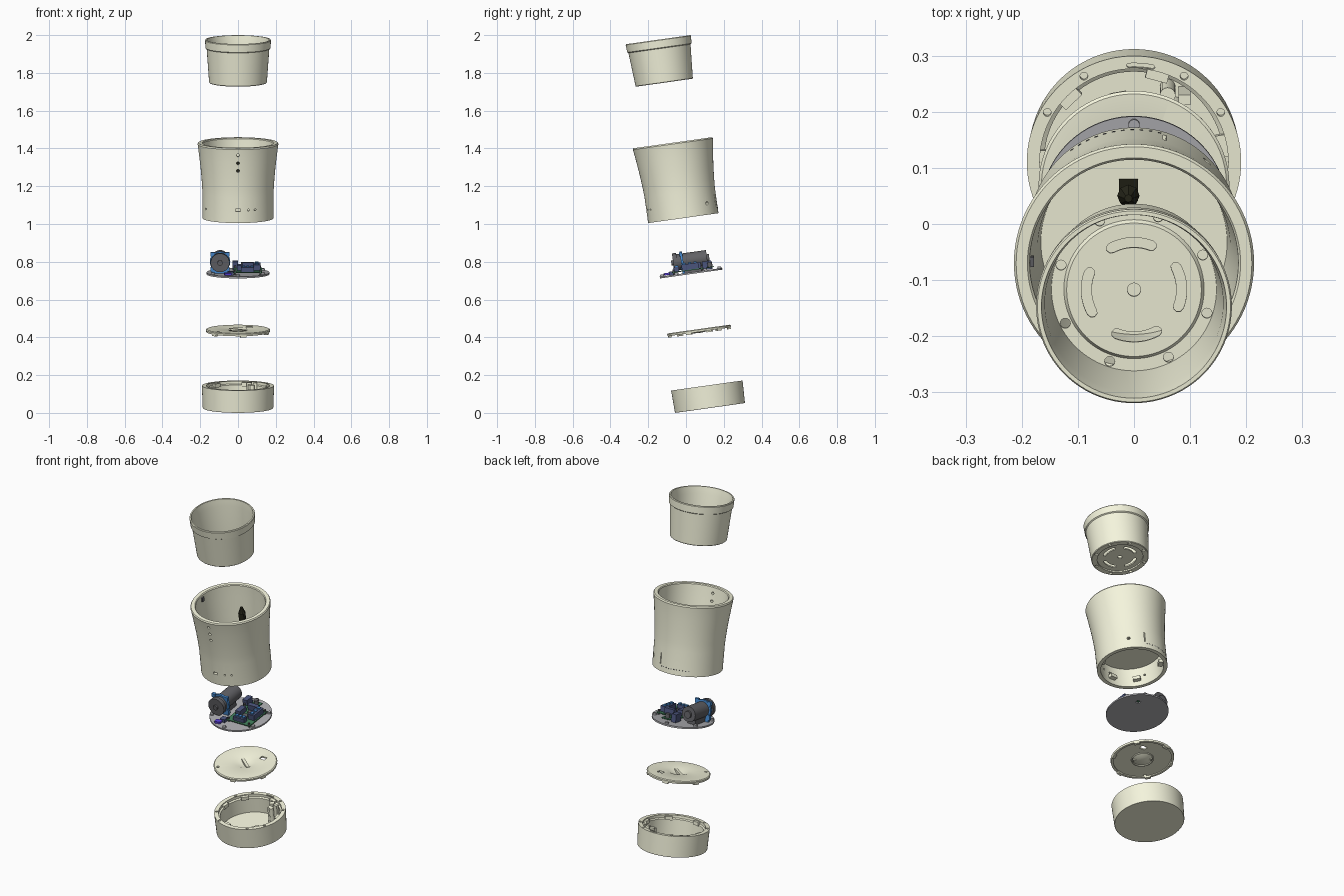
import bpy, bmesh
from math import sin, cos, pi, radians
from mathutils import Matrix, Vector

if "Cube" in bpy.data.objects:
    bpy.data.objects.remove(bpy.data.objects["Cube"])

# Every part sits on one tilted axis; local z runs along that axis
TILT = Matrix.Translation((0, 0.127, 0.026)) @ Matrix.Rotation(radians(8), 4, 'X')


def material(name, r, g, b):
    m = bpy.data.materials.new(name)
    m.diffuse_color = (r, g, b, 1)
    m.use_nodes = True
    m.node_tree.nodes["Principled BSDF"].inputs["Base Color"].default_value = m.diffuse_color
    return m


BEIGE = material("beige", 0.91, 0.91, 0.72)
GREY = material("light_grey", 0.42, 0.42, 0.44)
DARK = material("dark_grey", 0.12, 0.12, 0.13)
NAVY = material("navy", 0.07, 0.09, 0.2)
BLUE = material("blue", 0.06, 0.25, 0.62)
GREEN = material("green", 0.05, 0.2, 0.1)
PURPLE = material("purple", 0.1, 0.05, 0.7)
BLACK = material("black", 0.02, 0.02, 0.01)


def finish(name, bm, s, mat):
    bmesh.ops.recalc_face_normals(bm, faces=bm.faces[:])
    me = bpy.data.meshes.new(name)
    bm.to_mesh(me)
    bm.free()
    ob = bpy.data.objects.new(name, me)
    bpy.context.collection.objects.link(ob)
    ob.matrix_world = TILT @ Matrix.Translation((0, 0, s))
    if mat:
        me.materials.append(mat)
    return ob


def lathe(name, prof, s, mat, n=96):
    """Revolve an (r, z) profile whose ends both lie on the axis or join up."""
    bm = bmesh.new()
    rings = []
    for r, z in prof:
        if r == 0:
            rings.append([bm.verts.new((0, 0, z))] * n)
        else:
            rings.append([bm.verts.new((r * cos(2 * pi * i / n), r * sin(2 * pi * i / n), z)) for i in range(n)])
    pairs = list(zip(rings, rings[1:]))
    if prof[0][0]:
        pairs.append((rings[-1], rings[0]))
    for a, b in pairs:
        for i in range(n):
            j = (i + 1) % n
            bm.faces.new(list(dict.fromkeys((a[i], a[j], b[j], b[i]))))
    return finish(name, bm, s, mat)


def box(bm, c, size, rot=0):
    m = Matrix.Translation(c) @ Matrix.Rotation(radians(rot), 4, 'Z') @ Matrix.Diagonal((*size, 1))
    bmesh.ops.create_cube(bm, size=1, matrix=m)


def cyl(bm, c, r, depth, axis=(0, 0, 1), n=16, r2=None):
    m = Matrix.Translation(c) @ Vector(axis).to_track_quat('Z', 'Y').to_matrix().to_4x4()
    bmesh.ops.create_cone(bm, cap_ends=True, segments=n, radius1=r, radius2=r if r2 is None else r2,
                          depth=depth, matrix=m)


def polar(r, deg, z=0):
    return (r * cos(radians(deg)), r * sin(radians(deg)), z)


def arc_slot(bm, r, w, mid, span, z0, z1, n=10):
    """Rounded curved slot as a prism."""
    a0, a1 = mid - span / 2, mid + span / 2
    pts = [Vector(polar(r + w / 2, a0 + span * i / n)) for i in range(n + 1)]
    pts += [Vector(polar(r, a1)) + Vector(polar(w / 2, a1 + k)) for k in (45, 90, 135)]
    pts += [Vector(polar(r - w / 2, a1 - span * i / n)) for i in range(n + 1)]
    pts += [Vector(polar(r, a0)) + Vector(polar(w / 2, a0 + k)) for k in (225, 270, 315)]
    lo = [bm.verts.new((p.x, p.y, z0)) for p in pts]
    hi = [bm.verts.new((p.x, p.y, z1)) for p in pts]
    bm.faces.new(lo)
    bm.faces.new(hi)
    for i in range(len(pts)):
        j = (i + 1) % len(pts)
        bm.faces.new((lo[i], lo[j], hi[j], hi[i]))


def cut(ob, bm, s):
    cutter = finish("cutter", bm, s, None)
    cutter.hide_render = True
    mod = ob.modifiers.new("cut", 'BOOLEAN')
    mod.object, mod.operation, mod.solver = cutter, 'DIFFERENCE', 'EXACT'
    bpy.context.view_layer.update()
    bpy.context.view_layer.objects.active = ob
    bpy.ops.object.modifier_apply(modifier=mod.name)
    bpy.data.objects.remove(cutter)


def group(name, s, mat, boxes=(), cyls=()):
    bm = bmesh.new()
    for b in boxes:
        box(bm, *b)
    for c in cyls:
        cyl(bm, *c)
    return finish(name, bm, s, mat)


# Water base: open tray with flange holes, pillars and locking tabs
base = lathe("base_tray", [(0, 0), (0.185, 0), (0.187, 0.003), (0.191, 0.12), (0.168, 0.12), (0.168, 0.105),
                           (0.16, 0.1), (0.16, 0.012), (0, 0.012)], 0, BEIGE)
bm = bmesh.new()
for a in range(0, 360, 30):
    if a % 90:
        cyl(bm, polar(0.1785, a, 0.12), 0.007, 0.03)
arc_slot(bm, 0.174, 0.008, 86, 14, 0.108, 0.14)
cut(base, bm, 0)
group("base_pillars", 0, BEIGE, [((0.09, 0.112, 0.065), (0.022, 0.018, 0.11)), ((0.06, 0.095, 0.06), (0.014, 0.02, 0.1))],
      [((0.075, 0.09, 0.06), 0.012, 0.1), ((0.06, 0.12, 0.065), 0.014, 0.11)])
group("base_tabs", 0, BEIGE, [(polar(0.16, a, 0.105), (0.018, 0.04, 0.02), a) for a in (10, 75, 135, 180, 255, 315)])

# Lid: shallow skirted plate with central dish, grip bar and feet
S = 0.413
lid = lathe("lid_plate", [(0, -0.012), (0.03, -0.01), (0.054, 0.0), (0.054, -0.006), (0.06, -0.006), (0.06, 0),
                          (0.155, 0), (0.155, -0.006), (0.168, -0.006), (0.17, 0.005), (0.165, 0.009),
                          (0.056, 0.009), (0.03, -0.003), (0, -0.006)], S, BEIGE)
bm = bmesh.new()
box(bm, (0.06, 0.08, 0), (0.034, 0.026, 0.1))
cyl(bm, polar(0.148, 225), 0.008, 0.1)
cut(lid, bm, S)
group("lid_grip", S, BEIGE, [((0, 0, 0), (0.1, 0.016, 0.018), -38)])
group("lid_feet", S, BEIGE, [(polar(0.16, a, -0.008), (0.016, 0.03, 0.012), a) for a in range(40, 400, 60)])

# Electronics deck
S = 0.72
deck = lathe("deck_disc", [(0, -0.004), (0.167, -0.004), (0.167, 0.005), (0, 0.005)], S, GREY)
bm = bmesh.new()
box(bm, (0.06, 0.08, 0), (0.024, 0.02, 0.1))
cut(deck, bm, S)
group("deck_screws", S, GREY, (), [(polar(0.153, a, 0.009), 0.01, 0.012) for a in range(30, 390, 60)])

# Pump motor with clamp
Y = (0, 1, 0)
group("pump_motor", S, DARK, [((-0.095, 0.01, 0.02), (0.05, 0.1, 0.03))],
      [((-0.095, 0.01, 0.068), 0.043, 0.17, Y, 40), ((-0.095, -0.075, 0.068), 0.05, 0.022, Y, 40),
       ((-0.095, -0.09, 0.068), 0.014, 0.012, Y, 20), ((-0.095, 0.1, 0.068), 0.02, 0.014, Y, 20)])
group("pump_clamp", S, BLUE, [((-0.095, -0.038, 0.03), (0.09, 0.014, 0.05))] +
      [((-0.095 + x, -0.04, 0.068 + z), (0.022, 0.016, 0.022)) for x in (-0.04, 0.04) for z in (-0.04, 0.04)],
      [((-0.095, -0.038, 0.068), 0.054, 0.012, Y, 40)])

# Circuit boards and components
group("circuit_board", S, GREEN, [((0.052, -0.015, 0.018), (0.15, 0.17, 0.005)), ((0.03, 0.105, 0.018), (0.05, 0.04, 0.005))])
group("board_posts", S, DARK, (), [((x, y, 0.018), 0.005, 0.03) for x in (-0.015, 0.118) for y in (-0.09, 0.06)])
group("board_modules", S, NAVY, [((0.1, 0.0, 0.036), (0.04, 0.09, 0.032)), ((0.05, -0.075, 0.032), (0.07, 0.03, 0.024)),
                                 ((0.01, -0.01, 0.034), (0.03, 0.06, 0.028)), ((0.055, 0.045, 0.036), (0.06, 0.025, 0.034)),
                                 ((-0.015, 0.09, 0.03), (0.03, 0.05, 0.045)), ((-0.04, -0.1, 0.014), (0.03, 0.03, 0.02))])
group("board_terminals", S, BLUE, [((0.03 + 0.022 * i, -0.072, 0.046), (0.014, 0.018, 0.01)) for i in range(3)] +
      [((0.1, 0.03 * i - 0.03, 0.055), (0.018, 0.016, 0.008)) for i in range(3)])
group("board_chips", S, DARK, [((0.052, -0.03, 0.025), (0.03, 0.03, 0.01)), ((0.055, 0.012, 0.025), (0.025, 0.02, 0.01))],
      [((0.03, 0.105, 0.032), 0.013, 0.026)])
group("sensor_chip", S, PURPLE, [((-0.055, -0.13, 0.014), (0.035, 0.026, 0.012), 10)])

# Main flared pot with dividing floor
S = 1.015
pot = lathe("outer_pot", [(0, 0.115), (0.168, 0.115), (0.168, 0), (0.188, 0), (0.188, 0.135), (0.1905, 0.18),
                          (0.196, 0.25), (0.204, 0.32), (0.2125, 0.388), (0.214, 0.396), (0.21, 0.403), (0.19, 0.403),
                          (0.186, 0.398), (0.182, 0.33), (0.172, 0.22), (0.166, 0.13), (0, 0.13)], S, BEIGE)
bm = bmesh.new()
for z in (0.28, 0.321, 0.365):
    cyl(bm, (0, -0.2, z), 0.008, 0.09, Y)
box(bm, (0, -0.185, 0.068), (0.026, 0.06, 0.012))
for x in (0.055, 0.09):
    cyl(bm, (x, -0.17, 0.068), 0.005, 0.08, Y)
for a, r in ((46, 0.009), (205, 0.006)):
    cyl(bm, polar(0.18, a, 0.06), r, 0.06, polar(1, a))
box(bm, polar(0.185, 73, 0.07), (0.05, 0.006, 0.06), 73)
cut(pot, bm, S)
group("pot_vent_marks", S, DARK, [(polar(0.187, a, 0.03), (0.004, 0.006, 0.004), a) for a in range(76, 128, 5)])
group("pot_inner_blocks", S, BEIGE, [(polar(0.157, a, 0.04), (0.026, 0.04, 0.02), a) for a in (30, 100, 150, 220, 270, 330)])
group("pot_hook", S, DARK, [((-0.184, 0.0, 0.375), (0.012, 0.018, 0.024))])

# Water spout standing on the pot floor
group("water_spout", S, BLACK, [((-0.01, 0.105, 0.205), (0.034, 0.018, 0.16))],
      [((-0.01, 0.105, 0.3), 0.02, 0.034, (0, 0, 1), 8, 0.007)])

# Inner planter with lip, drain slots and holes
S = 1.739
planter = lathe("inner_planter", [(0, 0.008), (0.122, 0.008), (0.122, 0), (0.15, 0), (0.153, 0.003), (0.166, 0.182),
                                  (0.172, 0.186), (0.1745, 0.226), (0.172, 0.23), (0.165, 0.23), (0.163, 0.215),
                                  (0.159, 0.19), (0.147, 0.008), (0.125, 0.008), (0.12, 0.016), (0, 0.016)], S, BEIGE)
bm = bmesh.new()
for i in range(4):
    arc_slot(bm, 0.085, 0.018, 3.6 + 90 * i, 50, -0.03, 0.06)
for i in range(8):
    cyl(bm, polar(0.137, 26.6 + 45 * i), 0.009, 0.06)
cyl(bm, (0, 0, 0), 0.012, 0.1, (0, 0, 1), 24)
cut(planter, bm, S)

# Smooth curved surfaces, keep hard edges
bpy.ops.object.select_all(action='DESELECT')
for ob in bpy.context.scene.objects:
    ob.select_set(True)
bpy.context.view_layer.objects.active = planter
bpy.ops.object.shade_smooth_by_angle(angle=radians(30))
